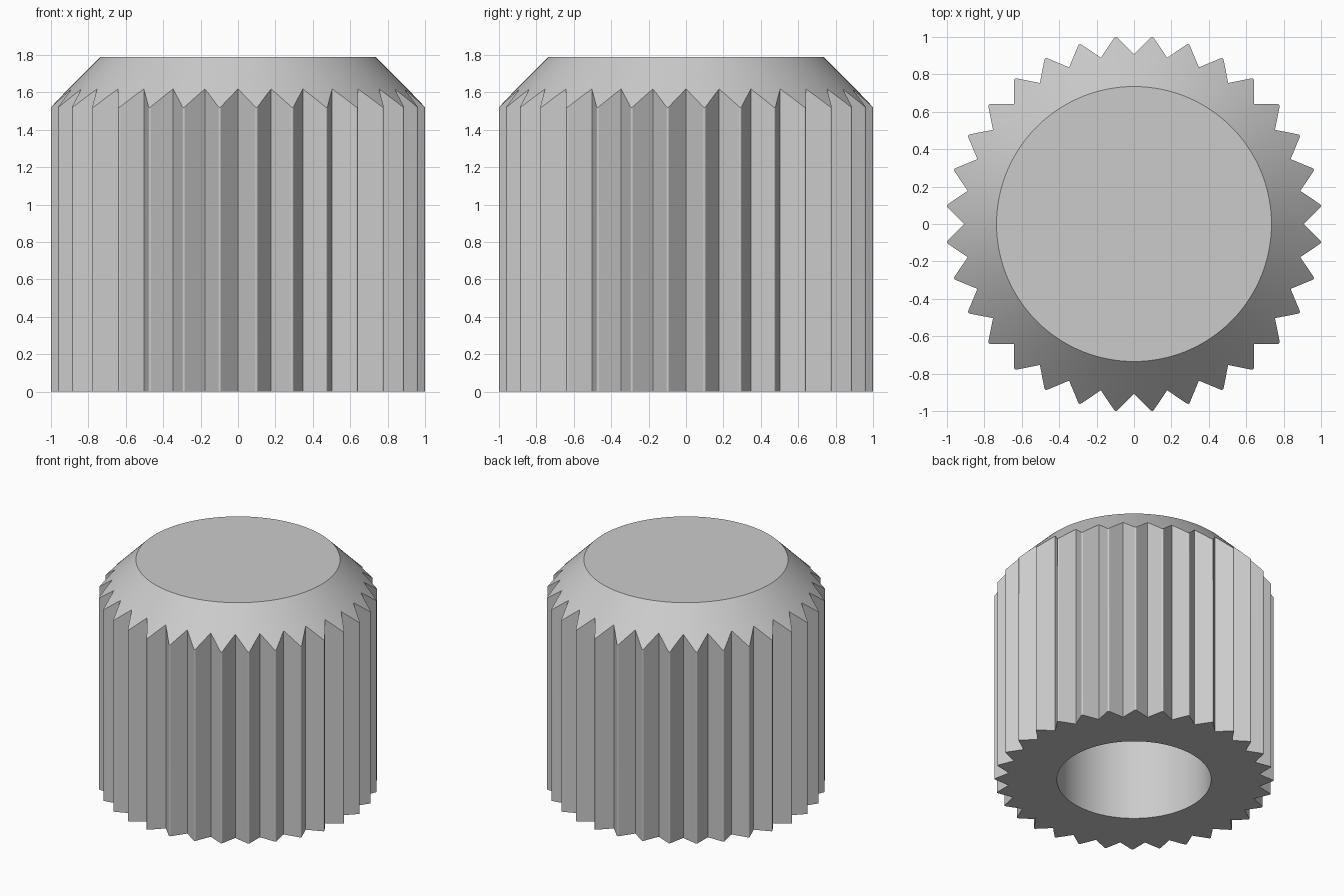
import bpy, bmesh
from math import pi, sin, cos, radians
from mathutils import Vector, Matrix

cube = bpy.data.objects.get("Cube")
if cube:
    bpy.data.objects.remove(cube, do_unlink=True)

TEETH = 32
HEIGHT, TOP_R = 1.79, 0.735       # flat top of the 45 degree chamfer
VALLEY_R, TIP_FILLET = 0.9065, 0.01
BORE_R, BORE_DEPTH = 0.555, 1.2
PITCH = 2 * pi / TEETH

# Material
grey = bpy.data.materials.new("plain grey")
grey.use_nodes = True
grey.diffuse_color = (0.6, 0.6, 0.6, 1)
grey.node_tree.nodes["Principled BSDF"].inputs["Base Color"].default_value = (0.6, 0.6, 0.6, 1)


def tooth_outline():
    """One tooth from valley to just before the next valley, centred on +x."""
    half = PITCH / 2
    valley = Vector((VALLEY_R * cos(half), -VALLEY_R * sin(half)))
    flank = radians(45) - half                    # flank slope relative to the tooth axis
    apex = valley.x + -valley.y / sin(flank) * cos(flank)
    centre = apex - TIP_FILLET / sin(flank)
    sweep = pi / 2 - flank                        # half the arc of the rounded tip
    arc = [Vector((centre + TIP_FILLET * cos(a), TIP_FILLET * sin(a)))
           for a in (sweep * (i / 3 - 1) for i in range(7))]
    rise = [valley.lerp(arc[0], i / 4) for i in range(4)]
    fall = [Vector((p.x, -p.y)) for p in rise[:0:-1]]
    points = rise + arc + fall
    on_tip = [len(rise) <= i < len(rise) + 6 for i in range(len(points))]
    return points, on_tip


# Full toothed outline
points, on_tip = tooth_outline()
outline, tip_flags = [], []
for k in range(TEETH):
    turn = Matrix.Rotation((k + 0.5) * PITCH, 2)
    outline += [turn @ p for p in points]
    tip_flags += on_tip

bm = bmesh.new()


def ring(radius, z):
    return [bm.verts.new((*(p.normalized() * radius), z)) for p in outline]


def bridge(lower, upper, smooth):
    n = len(lower)
    for i in range(n):
        j = (i + 1) % n
        face = bm.faces.new((lower[i], lower[j], upper[j], upper[i]))
        face.smooth = smooth[i]


# Rings from the bore roof, out round the teeth, to the top
count = len(outline)
bore_roof = ring(BORE_R, BORE_DEPTH)
bore_rim = ring(BORE_R, 0)
foot = [bm.verts.new((p.x, p.y, 0)) for p in outline]
shoulder = [bm.verts.new((p.x, p.y, HEIGHT + TOP_R - p.length)) for p in outline]
top = ring(TOP_R, HEIGHT)

bridge(bore_roof, bore_rim, [True] * count)       # bore wall
bridge(bore_rim, foot, [False] * count)           # underside
bridge(foot, shoulder, tip_flags)                 # toothed side
bridge(shoulder, top, [True] * count)             # chamfer
bm.faces.new(top)
bm.faces.new(bore_roof[::-1])

bmesh.ops.recalc_face_normals(bm, faces=bm.faces)
for edge in bm.edges:
    edge.smooth = edge.calc_face_angle(0) < radians(35)

mesh = bpy.data.meshes.new("ribbed_knob")
bm.to_mesh(mesh)
bm.free()
mesh.materials.append(grey)
knob = bpy.data.objects.new("ribbed_knob", mesh)
bpy.context.collection.objects.link(knob)
